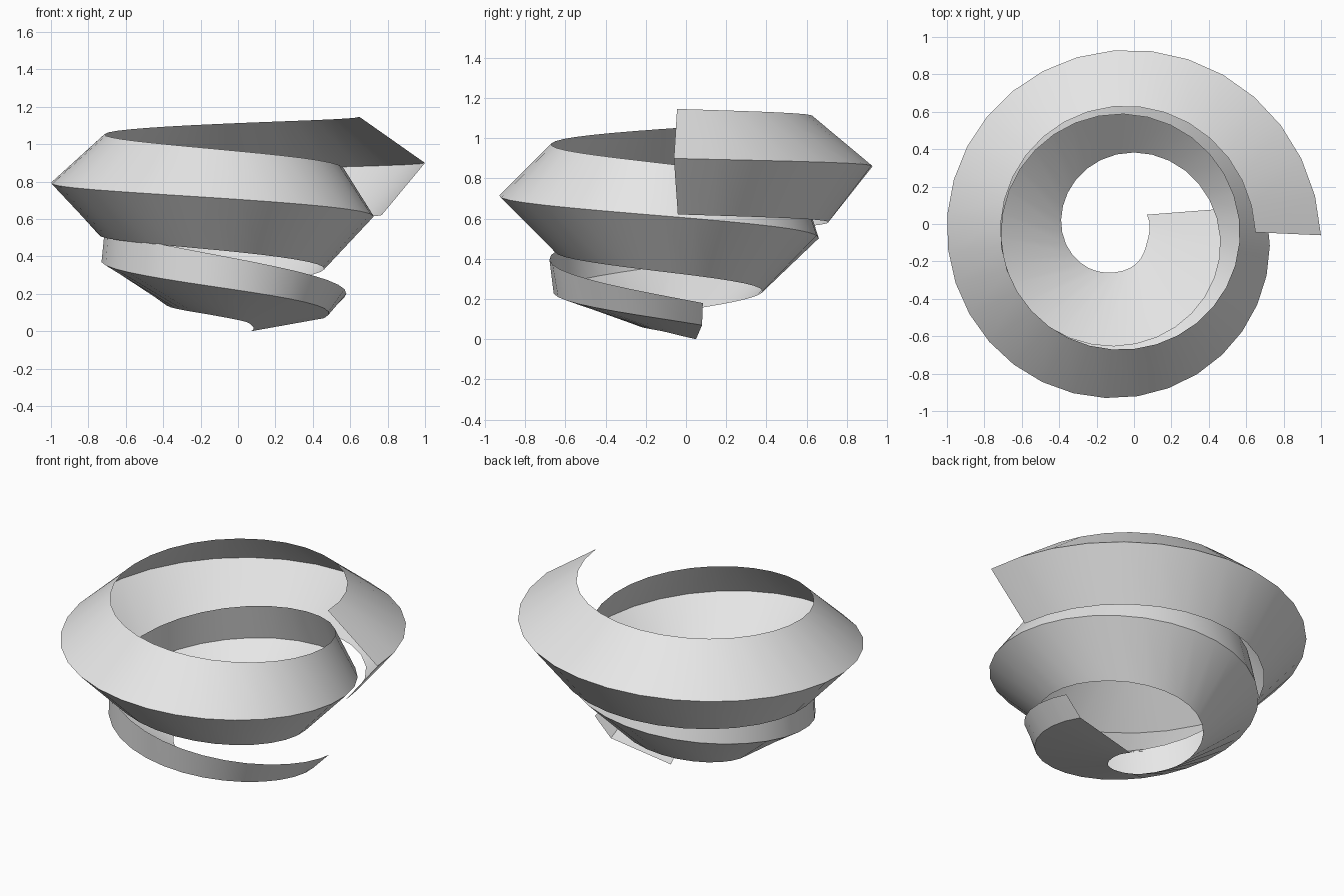
import bpy, bmesh, math

if "Cube" in bpy.data.objects:
    bpy.data.objects.remove(bpy.data.objects["Cube"])

CX, CY = -0.07, -0.067          # spiral axis
STEPS = 64                      # two turns, 32 facets each

# Rails of the ribbon: (clockwise turns, radius, height)
INNER = [(-.111, .182, 0), (.033, .143, .035), (.18, .17, .06), (.297, .202, .085),
         (.547, .334, .15), (.775, .455, .24), (1, .53, .33), (1.25, .583, .43),
         (1.5, .67, .51), (1.75, .777, .58), (2, .84, .622)]
RIDGE = [(-.043, .55, .07), (.25, .593, .23), (.5, .66, .37), (.75, .727, .50),
         (1, .795, .61), (1.25, .863, .71), (1.5, .93, .79), (1.75, .997, .86),
         (2, 1.07, .90)]
RIM = [(-.037, .655, .18), (.25, .613, .40), (.5, .64, .57), (.75, .655, .73),
       (1, .635, .87), (1.25, .605, .97), (1.5, .643, 1.05), (1.75, .697, 1.11),
       (2, .72, 1.147)]


def sample(rail, t, k):
    """Smooth interpolation of column k of a rail at turn t."""
    n = len(rail)

    def slope(i):
        a, b = rail[max(i - 1, 0)], rail[min(i + 1, n - 1)]
        return (b[k] - a[k]) / (b[0] - a[0])

    i = 0
    while i < n - 2 and t > rail[i + 1][0]:
        i += 1
    p, q = rail[i], rail[i + 1]
    h = q[0] - p[0]
    s = (t - p[0]) / h
    return ((2*s**3 - 3*s**2 + 1) * p[k] + (s**3 - 2*s**2 + s) * h * slope(i)
            + (3*s**2 - 2*s**3) * q[k] + (s**3 - s**2) * h * slope(i + 1))


def rail_point(rail, t):
    r, z = sample(rail, t, 1), sample(rail, t, 2)
    a = -2 * math.pi * t
    return (CX + r * math.cos(a), CY + r * math.sin(a), z)


# Spiral ribbon with a V-shaped section that folds as it climbs
bm = bmesh.new()
rows = []
for i in range(STEPS + 1):
    u = i / STEPS
    t = -.043 + 2.042 * u
    lead = .004 + .064 * (1 - u) ** 4      # inner rail runs ahead at the start
    rows.append([bm.verts.new(rail_point(INNER, t - lead)),
                 bm.verts.new(rail_point(RIDGE, t)),
                 bm.verts.new(rail_point(RIM, max(t, RIM[0][0]) - .004 * u))])
for a, b in zip(rows, rows[1:]):
    for j in range(2):
        bm.faces.new((a[j], a[j + 1], b[j + 1], b[j]))
bmesh.ops.recalc_face_normals(bm, faces=bm.faces)
mesh = bpy.data.meshes.new("spiral_ribbon")
bm.to_mesh(mesh)
bm.free()

ribbon = bpy.data.objects.new("spiral_ribbon", mesh)
bpy.context.collection.objects.link(ribbon)
grey = bpy.data.materials.new("light_grey")
grey.diffuse_color = (0.8, 0.8, 0.8, 1)
grey.use_nodes = True
grey.node_tree.nodes["Principled BSDF"].inputs["Base Color"].default_value = grey.diffuse_color
mesh.materials.append(grey)

bpy.context.view_layer.objects.active = ribbon
ribbon.select_set(True)
bpy.ops.object.shade_smooth_by_angle(angle=math.radians(30))
